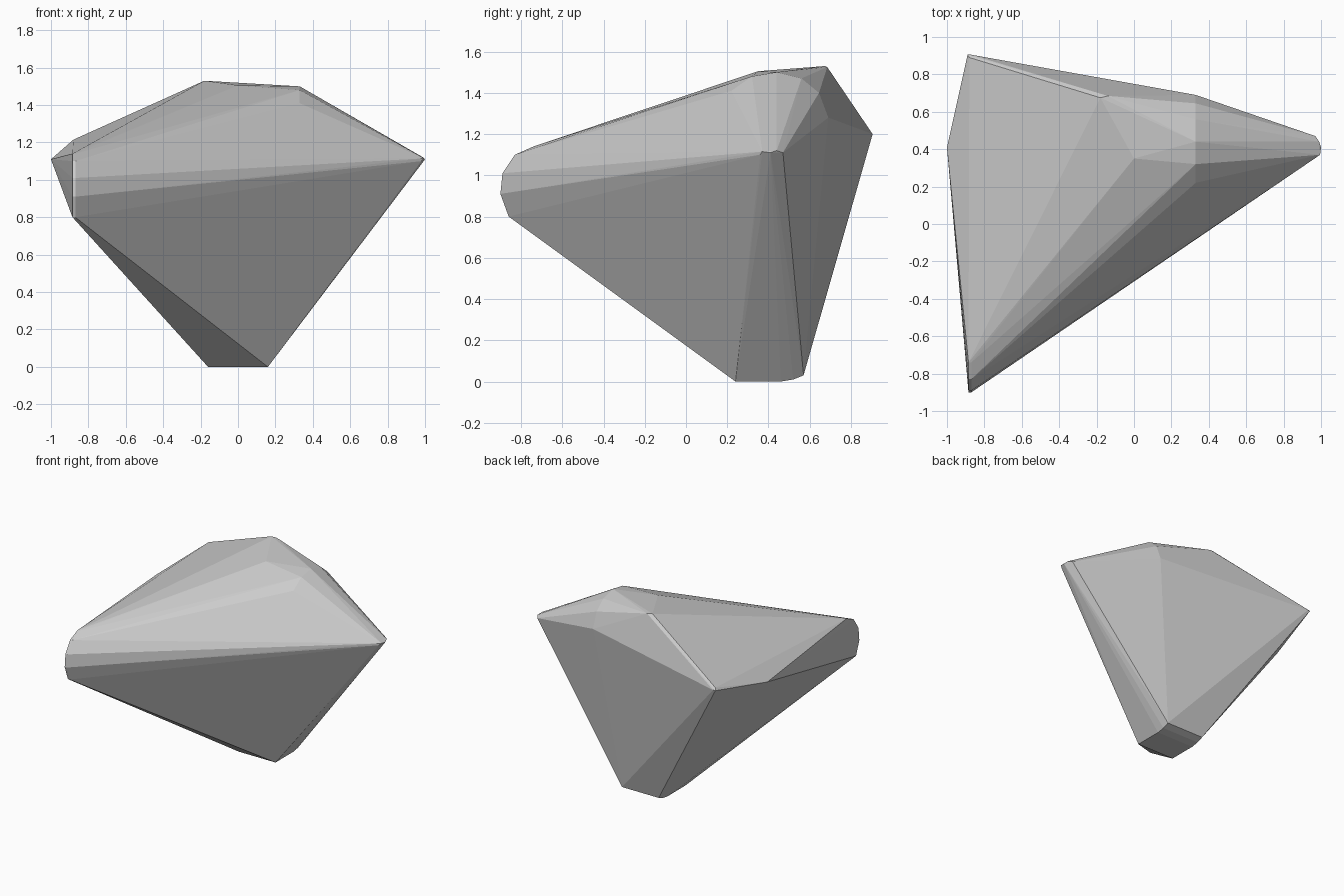
import bpy, bmesh

if "Cube" in bpy.data.objects:
    bpy.data.objects.remove(bpy.data.objects["Cube"])

# Faceted rock: a convex stone spanned between a few worn corners
front_edge = [(-0.86, 0.80), (-0.90, 0.91), (-0.89, 1.01), (-0.83, 1.10), (-0.74, 1.14)]   # y, z
shoulder = [(0.22, 1.41), (0.32, 1.48), (0.44, 1.50), (0.56, 1.47), (0.645, 1.40), (0.69, 1.28)]  # y, z
foot = [(0.24, 0.0), (0.46, 0.0), (0.52, 0.01), (0.57, 0.03)]  # y, z

corners = []
# worn front corner, a thin bevel wide
corners += [(x, y, z) for y, z in front_edge for x in (-0.885, -0.87)]
# rounded right shoulder
corners += [(0.33, y, z) for y, z in shoulder]
# narrow foot
corners += [(x, y, z) for y, z in foot for x in (-0.16, 0.16)]
# right tip
corners += [(0.98, 0.36, 1.10), (0.995, 0.37, 1.115), (1.0, 0.41, 1.11),
            (0.99, 0.44, 1.12), (0.97, 0.47, 1.11)]
# left point, back left point and crest
corners += [(-1.0, 0.41, 1.11), (-0.89, 0.905, 1.20), (-0.87, 0.905, 1.20), (-0.88, 0.89, 1.215),
            (-0.18, 0.675, 1.53), (-0.14, 0.685, 1.525), (0.0, 0.35, 1.505)]

bm = bmesh.new()
for c in corners:
    bm.verts.new(c)
hull = bmesh.ops.convex_hull(bm, input=bm.verts)
loose = [v for v in bm.verts if not v.link_faces]
bmesh.ops.delete(bm, geom=loose, context='VERTS')
bmesh.ops.recalc_face_normals(bm, faces=bm.faces)

mesh = bpy.data.meshes.new("rock")
bm.to_mesh(mesh)
bm.free()
rock = bpy.data.objects.new("rock", mesh)
bpy.context.collection.objects.link(rock)

stone = bpy.data.materials.new("stone grey")
stone.diffuse_color = (0.6, 0.6, 0.6, 1)
stone.use_nodes = True
stone.node_tree.nodes["Principled BSDF"].inputs["Base Color"].default_value = stone.diffuse_color
mesh.materials.append(stone)
